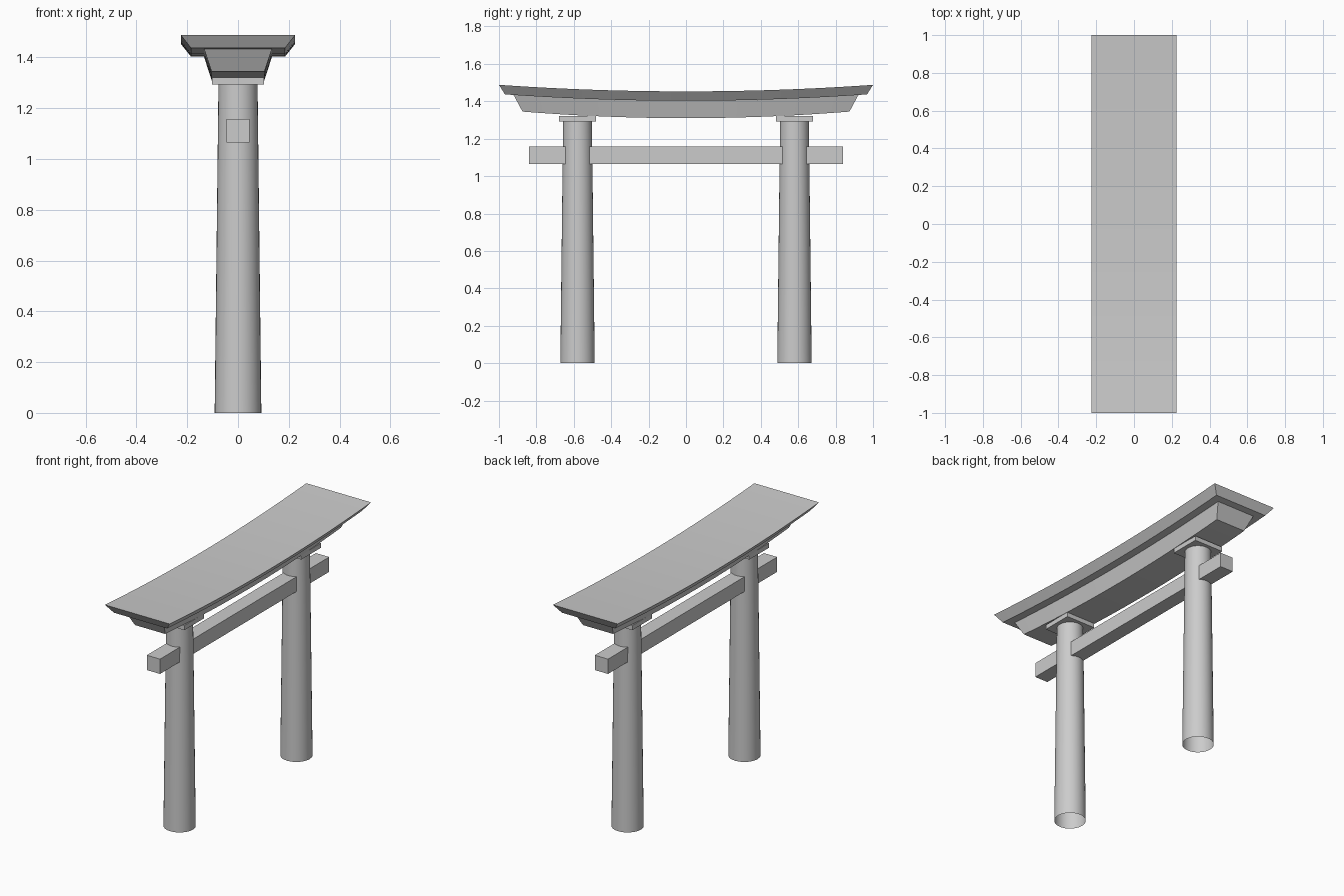
import bpy, bmesh
from math import pi, cos, sin

if "Cube" in bpy.data.objects:
    bpy.data.objects.remove(bpy.data.objects["Cube"])


def make_object(name, bm):
    bmesh.ops.recalc_face_normals(bm, faces=bm.faces)
    mesh = bpy.data.meshes.new(name)
    bm.to_mesh(mesh)
    bm.free()
    obj = bpy.data.objects.new(name, mesh)
    bpy.context.collection.objects.link(obj)
    return obj


def smooth(obj):
    bpy.ops.object.select_all(action='DESELECT')
    obj.select_set(True)
    bpy.context.view_layer.objects.active = obj
    bpy.ops.object.shade_smooth_by_angle(angle=0.6)


def box(name, half_x, y0, y1, z0, z1):
    bm = bmesh.new()
    bmesh.ops.create_cube(bm, size=1)
    for v in bm.verts:
        v.co.x *= 2 * half_x
        v.co.y = y0 if v.co.y < 0 else y1
        v.co.z = z0 if v.co.z < 0 else z1
    return make_object(name, bm)


def curved_beam(name, bottom, top, steps=24):
    """Flared beam with upswept ends; each level = (half_x, half_y, z_mid, z_end)."""
    bm = bmesh.new()
    rings = []
    for i in range(steps + 1):
        t = 2 * i / steps - 1
        ring = []
        for (hx, hy, zm, ze), sides in ((bottom, (-1, 1)), (top, (1, -1))):
            z = zm + (ze - zm) * t * t
            ring += [bm.verts.new((s * hx, t * hy, z)) for s in sides]
        rings.append(ring)
    for a, b in zip(rings, rings[1:]):
        for k in range(4):
            n = (k + 1) % 4
            bm.faces.new((a[k], a[n], b[n], b[k]))
    bm.faces.new(rings[0])
    bm.faces.new(rings[-1])
    smooth(make_object(name, bm))


# Upper roof lintel and the beam tucked below it
curved_beam("top_lintel", (0.185, 0.968, 1.403, 1.437), (0.225, 1.0, 1.453, 1.488))
curved_beam("lower_lintel", (0.104, 0.874, 1.31, 1.345), (0.134, 0.922, 1.403, 1.434))

# Straight tie beam passing through both pillars
box("tie_beam", 0.046, -0.84, 0.84, 1.065, 1.158)

# Tapered pillars (open ends) with square cap plates
for side, label in ((-1, "front"), (1, "back")):
    y = side * 0.58
    bm = bmesh.new()
    bmesh.ops.create_cone(bm, cap_ends=False, segments=32,
                          radius1=0.092, radius2=0.077, depth=1.295)
    bmesh.ops.translate(bm, verts=bm.verts, vec=(0, y, 1.295 / 2))
    smooth(make_object(label + "_pillar", bm))
    box(label + "_pillar_cap", 0.102, y - 0.098, y + 0.098, 1.293, 1.322)
